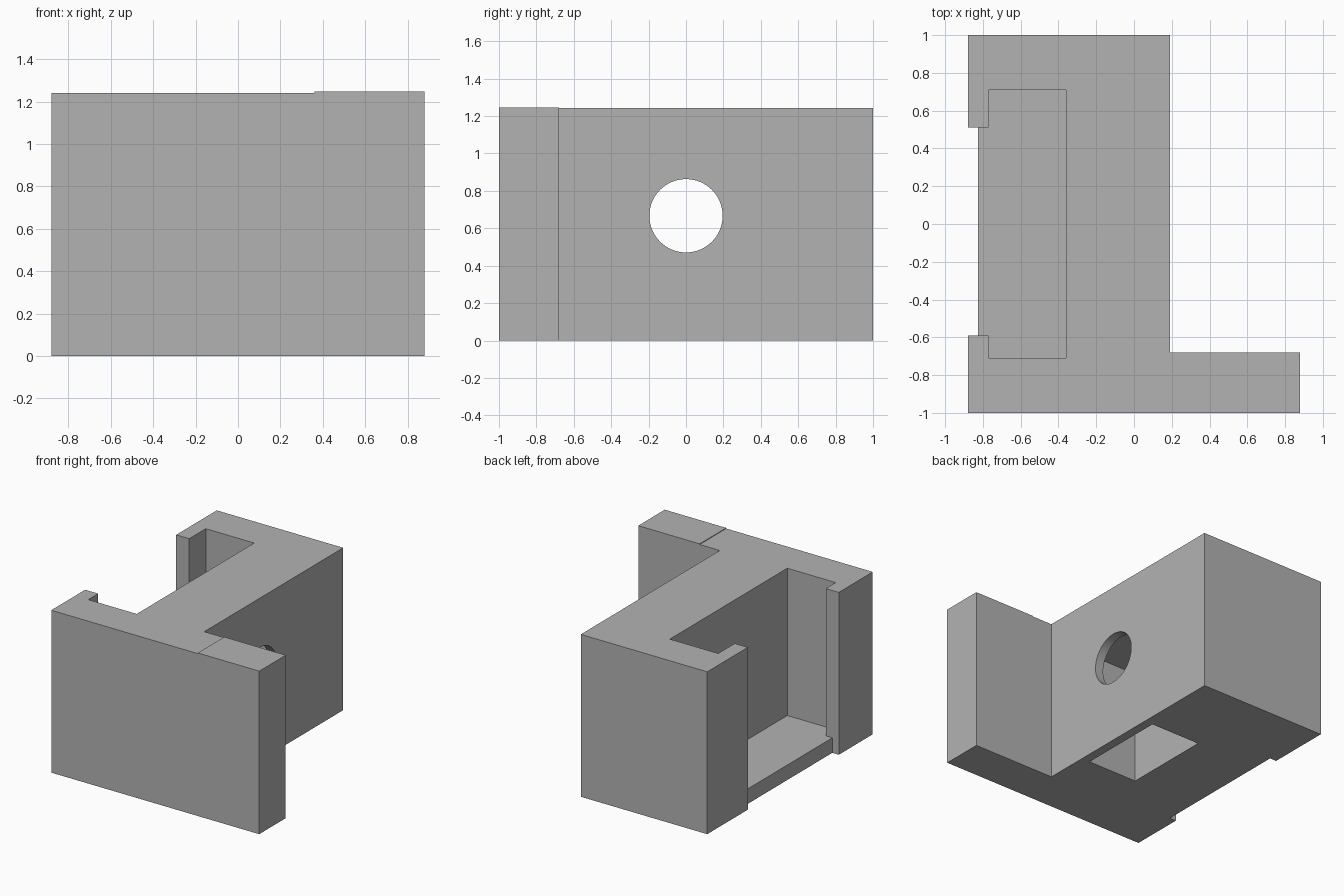
import bpy
import bmesh
import math
from mathutils import Matrix

old = bpy.data.objects.get("Cube")
if old:
    bpy.data.objects.remove(old, do_unlink=True)

TOP = 1.242
GREY = (0.45, 0.45, 0.45, 1.0)
mat = bpy.data.materials.new("plain grey")
mat.use_nodes = True
mat.diffuse_color = GREY
mat.node_tree.nodes["Principled BSDF"].inputs["Base Color"].default_value = GREY


def add_object(name, bm):
    bmesh.ops.recalc_face_normals(bm, faces=bm.faces[:])
    mesh = bpy.data.meshes.new(name)
    bm.to_mesh(mesh)
    bm.free()
    mesh.materials.append(mat)
    obj = bpy.data.objects.new(name, mesh)
    bpy.context.collection.objects.link(obj)
    return obj


def prism(name, outline, z0, z1):
    """Extrude a flat outline from z0 up to z1."""
    bm = bmesh.new()
    face = bm.faces.new([bm.verts.new((x, y, z0)) for x, y in outline])
    grown = bmesh.ops.extrude_face_region(bm, geom=[face])["geom"]
    verts = [v for v in grown if isinstance(v, bmesh.types.BMVert)]
    bmesh.ops.translate(bm, verts=verts, vec=(0, 0, z1 - z0))
    return add_object(name, bm)


def box(name, x0, x1, y0, y1, z0, z1):
    return prism(name, [(x0, y0), (x1, y0), (x1, y1), (x0, y1)], z0, z1)


def cut(target, cutter):
    cutter.hide_render = True
    mod = target.modifiers.new(cutter.name, "BOOLEAN")
    mod.operation = "DIFFERENCE"
    mod.solver = "EXACT"
    mod.object = cutter
    bpy.context.view_layer.objects.active = target
    bpy.ops.object.modifier_apply(modifier=mod.name)
    bpy.data.objects.remove(cutter, do_unlink=True)


# L-shaped body with the front flange
body = prism("body", [(-0.88, -1), (0.88, -1), (0.88, -0.68),
                      (0.19, -0.68), (0.19, 1), (-0.88, 1)], 0, TOP)

# Side slot with retaining lips, open at the top
cut(body, prism("slot_cutter", [
    (-1, -0.59), (-0.77, -0.59), (-0.77, -0.71), (-0.36, -0.71),
    (-0.36, 0.71), (-0.77, 0.71), (-0.77, 0.51), (-1, 0.51)], 0.115, 1.5))

# Slot floor set back from the lips
cut(body, box("floor_edge_cutter", -1, -0.825, -0.59, 0.51, -0.1, 0.3))

# Pocket inside the wall, open underneath
cut(body, box("pocket_cutter", -0.30, 0.12, -0.345, 0.345, -0.1, 0.87))

# Round hole through both pocket walls
bm = bmesh.new()
bmesh.ops.create_cone(bm, cap_ends=True, segments=64, radius1=0.196,
                      radius2=0.196, depth=1.0,
                      matrix=Matrix.Translation((-0.1, 0, 0.667))
                      @ Matrix.Rotation(math.pi / 2, 4, "Y"))
cut(body, add_object("hole_cutter", bm))

# Slightly raised end of the flange
box("flange_raised_end", 0.36, 0.88, -1, -0.68, TOP, TOP + 0.005)

# Smooth hole wall, sharp edges elsewhere
bpy.ops.object.select_all(action="DESELECT")
body.select_set(True)
bpy.context.view_layer.objects.active = body
bpy.ops.object.shade_smooth_by_angle(angle=math.radians(30))
